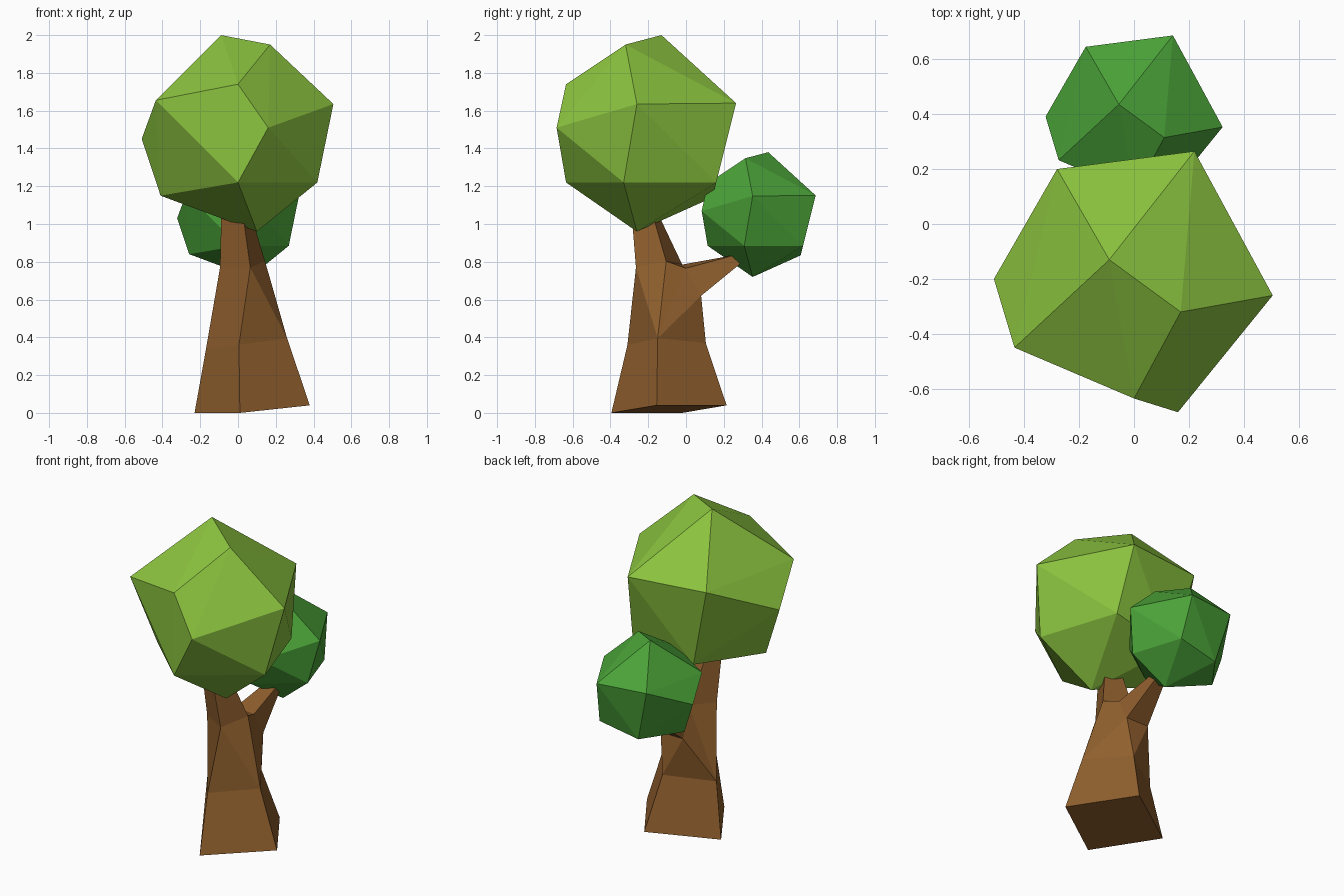
import bpy, bmesh
from mathutils import Vector

if "Cube" in bpy.data.objects:
    bpy.data.objects.remove(bpy.data.objects["Cube"])


def material(name, rgb):
    m = bpy.data.materials.new(name)
    m.diffuse_color = (*rgb, 1)
    m.use_nodes = True
    m.node_tree.nodes["Principled BSDF"].inputs["Base Color"].default_value = m.diffuse_color
    return m


def finish(bm, name, mat):
    bmesh.ops.recalc_face_normals(bm, faces=bm.faces)
    me = bpy.data.meshes.new(name)
    bm.to_mesh(me)
    bm.free()
    me.materials.append(mat)
    ob = bpy.data.objects.new(name, me)
    bpy.context.collection.objects.link(ob)
    return ob


# Foliage: one faceted blob, reused at two sizes
BLOB = [(-.09, -.13, 2.0), (.17, -.32, 1.95), (0, -.635, 1.74), (-.435, -.45, 1.655),
        (.505, -.26, 1.635), (.16, -.685, 1.51), (-.51, -.20, 1.45), (0, -.635, 1.22),
        (.42, -.33, 1.22), (-.41, -.21, 1.15), (.10, -.26, .96), (.22, .265, 1.64),
        (-.28, .20, 1.65), (.26, .16, 1.22), (-.15, .14, 1.14)]


def foliage(name, scale, offset, mat):
    bm = bmesh.new()
    for p in BLOB:
        bm.verts.new(Vector(p) * scale + Vector(offset))
    bmesh.ops.convex_hull(bm, input=bm.verts)
    return finish(bm, name, mat)


foliage("large_foliage", 1, (0, 0, 0), material("light_green", (.26, .55, .05)))
foliage("small_foliage", .635, (.002, .518, .11), material("dark_green", (.07, .37, .04)))

# Trunk: four-sided rings, a fork, then an upper stem and a side branch
bm = bmesh.new()


def ring(*pts):
    return [bm.verts.new(p) for p in pts]


def bridge(r1, r2):
    n = len(r1)
    for i in range(n):
        j = (i + 1) % n
        bm.faces.new((r1[i], r1[j], r2[j], r2[i]))


base = ring((.01, -.395, 0), (.38, -.155, .04), (.14, .215, .04), (-.23, -.02, 0))
mid = ring((.005, -.31, .36), (.26, -.15, .395), (.09, .105, .37), (-.17, -.06, .335))
a, w, v, d = stem = ring((.065, -.265, .77), (.143, -.105, .803), (-.005, -.02, .785), (-.095, -.17, .77))
s, r, q = ring((.112, 0, .766), (.12, .08, .62), (-.035, .08, .62))
top = ring((.022, -.29, 1.08), (.06, -.185, 1.08), (-.04, -.16, 1.08), (-.088, -.235, 1.08))
tip = ring((.088, .27, .838), (.085, .30, .80), (.02, .30, .80), (.01, .27, .838))

bridge(base, mid)
bridge(stem, top)
bridge([s, r, q, v], tip)
for end in (base, top, tip):
    bm.faces.new(end)

# Fork faces joining the middle ring to stem and branch
ma, mb, mc, md = mid
for f in ((ma, mb, a), (mb, w, a), (mb, s, w), (mb, r, s), (mb, mc, r), (mc, q, r),
          (mc, md, q), (md, v, q), (md, d, v), (md, ma, a, d), (w, s, v)):
    bm.faces.new(f)
finish(bm, "trunk", material("bark", (.28, .115, .027)))
